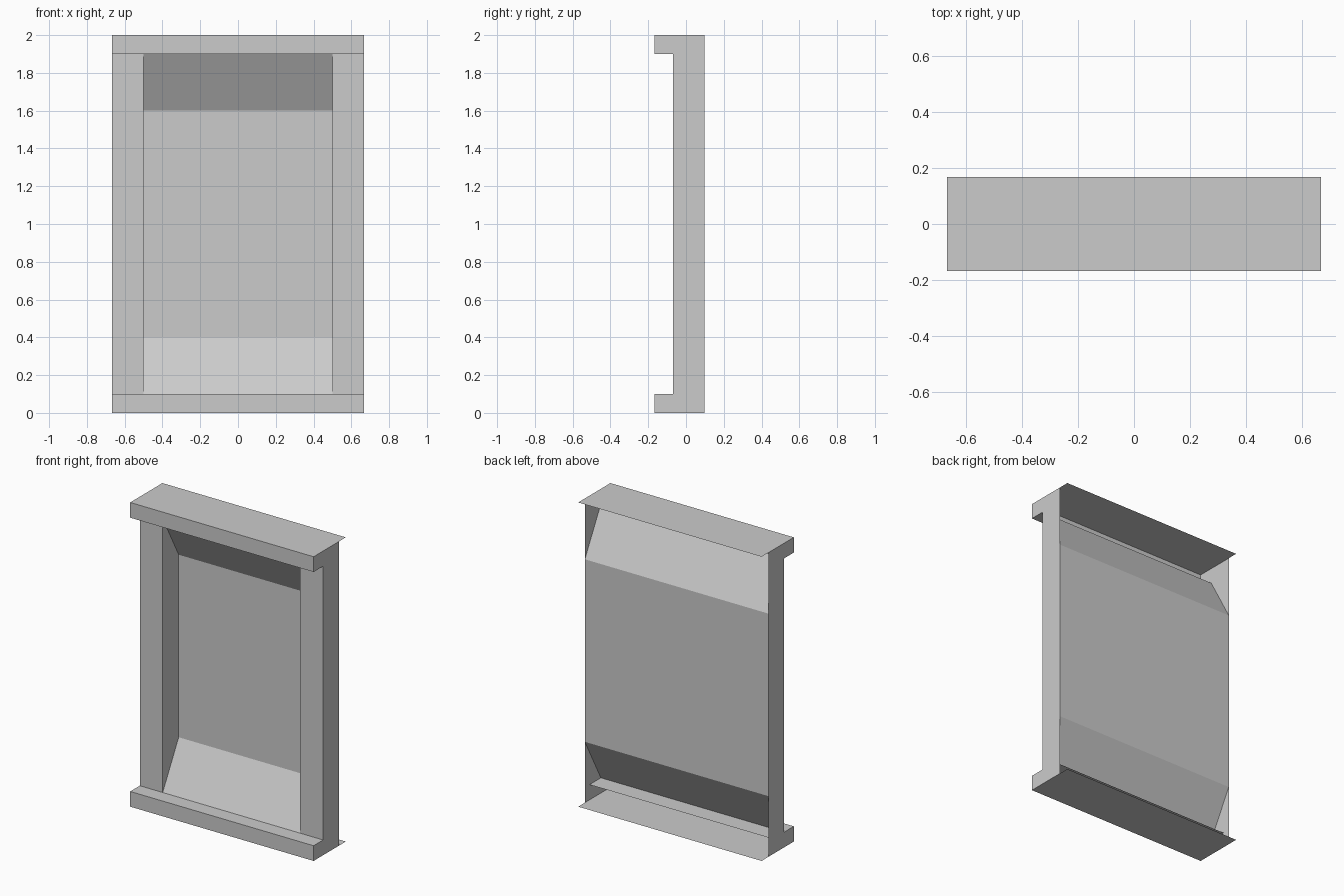
import bpy

if "Cube" in bpy.data.objects:
    bpy.data.objects.remove(bpy.data.objects["Cube"])

W = 0.667          # half width of the frame
IN = 0.5           # half width of the opening
LIP, POST, BACK, REAR = -0.167, -0.068, 0.098, 0.167   # depths, front to rear


def mesh_object(name, verts, faces):
    me = bpy.data.meshes.new(name)
    me.from_pydata(verts, [], faces)
    me.update()
    ob = bpy.data.objects.new(name, me)
    bpy.context.collection.objects.link(ob)
    return ob


def sheet(name, profile):
    """Sweep an open (y, z) profile across the full width."""
    n = len(profile)
    verts = [(x, y, z) for x in (-W, W) for y, z in profile]
    faces = [(i, i + n, i + n + 1, i + 1) for i in range(n - 1)]
    return mesh_object(name, verts, faces)


# Top rail: thin roof reaching rearwards, front face and underside of the lip
sheet("top_rail", [(POST, 1.9), (LIP, 1.9), (LIP, 2.0), (REAR, 2.0)])

# Bottom rail: thin base, front face and the ledge running in behind the panel
sheet("bottom_rail", [(REAR, 0.0), (LIP, 0.0), (LIP, 0.1), (0.05, 0.1)])

# Recessed panel with sloping top and bottom
panel = [(POST, 0.1), (BACK, 0.4), (BACK, 1.6), (POST, 1.9)]
sheet("recessed_panel", panel)

# Side posts: C-shaped outer wall, front face and inner reveal
outline = [(LIP, 0.0), (BACK, 0.0), (BACK, 2.0), (LIP, 2.0),
           (LIP, 1.9), (POST, 1.9), (POST, 0.1), (LIP, 0.1)]
for name, s in (("left_post", -1), ("right_post", 1)):
    verts = [(s * W, y, z) for y, z in outline] + [(s * IN, y, z) for y, z in panel]
    faces = [tuple(range(8)), (6, 5, 11, 8), (8, 11, 10, 9)]
    if s < 0:
        faces = [f[::-1] for f in faces]
    mesh_object(name, verts, faces)
